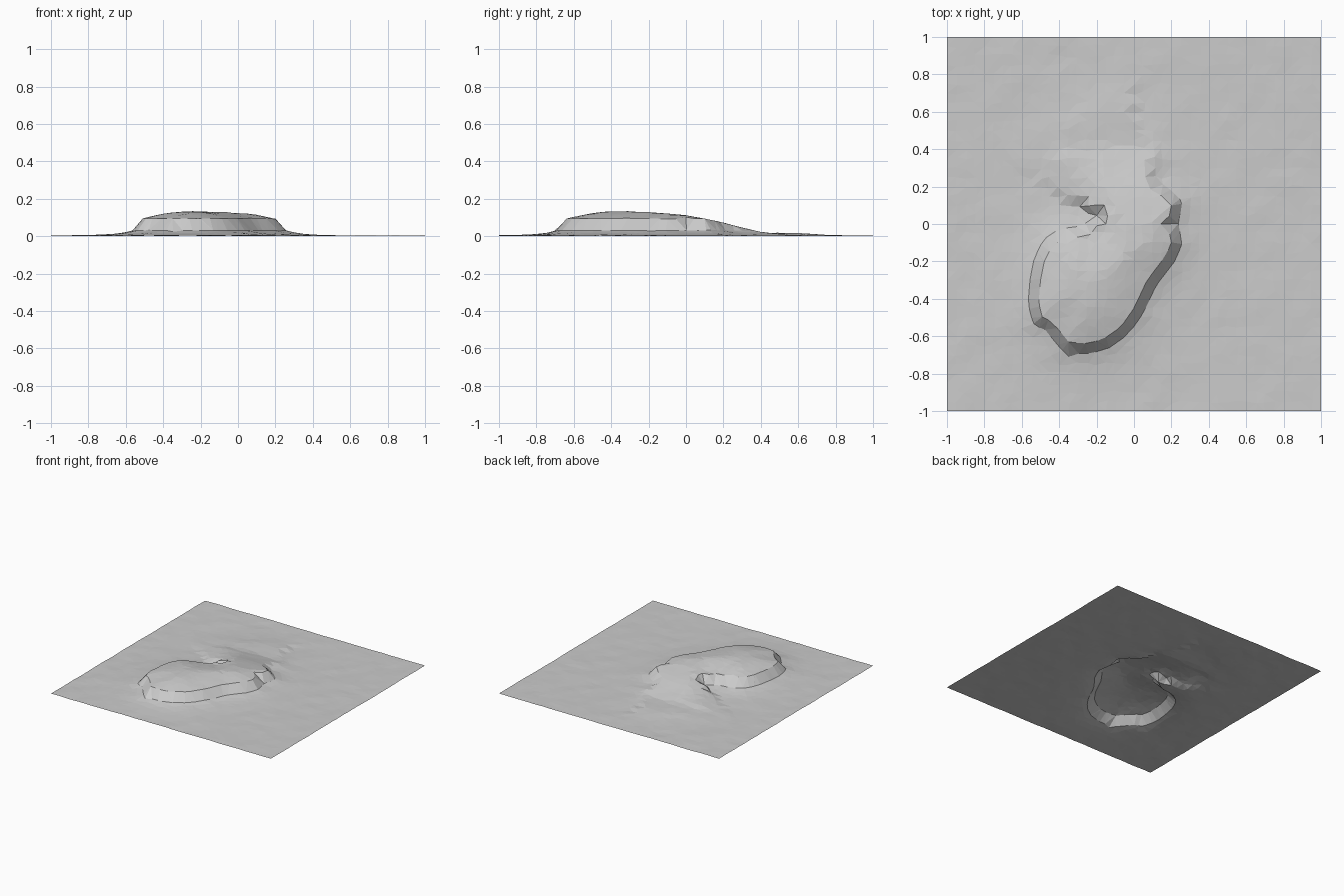
import bpy, bmesh, math, random
from mathutils import Vector, noise

cube = bpy.data.objects.get("Cube")
if cube:
    bpy.data.objects.remove(cube, do_unlink=True)
random.seed(4)

# Plateau rim, anticlockwise, with a ramp running down to the north
RIM = [Vector(p) for p in (
    (-.49, -.50), (-.44, -.52), (-.35, -.63), (-.27, -.64), (-.17, -.62),
    (-.07, -.55), (0, -.45), (.07, -.30), (.17, -.17), (.20, -.10),
    (.18, 0), (.20, .10), (.15, .15), (.06, .20), (.06, .27), (.05, .42),
    (-.17, .42), (-.16, .25), (-.13, .10), (-.16, -.05), (-.20, -.01),
    (-.25, -.08), (-.30, -.07), (-.38, -.08), (-.44, -.12), (-.48, -.20),
    (-.50, -.30), (-.51, -.42))]
RAMP = [(-.2, .130), (0, .110), (.1, .090), (.2, .070), (.3, .042), (.42, .014)]
CELLS = 40
CLIFF = .055


def rim_distance(p):
    """Signed distance to the rim (positive outside) and the nearest rim point."""
    best, near, inside = 9, None, False
    for a, b in zip(RIM, RIM[1:] + RIM[:1]):
        ab = b - a
        t = max(0, min(1, (p - a).dot(ab) / ab.length_squared))
        q = a + ab * t
        if (p - q).length < best:
            best, near = (p - q).length, q
        if (a.y > p.y) != (b.y > p.y) and p.x < a.x + ab.x * (p.y - a.y) / ab.y:
            inside = not inside
    return (-best if inside else best), near


def ramp_height(y):
    if y <= RAMP[0][0]:
        return RAMP[0][1]
    for (y0, z0), (y1, z1) in zip(RAMP, RAMP[1:]):
        if y <= y1:
            return z0 + (z1 - z0) * (y - y0) / (y1 - y0)
    return RAMP[-1][1]


def on_soft_side(p):
    return p.x < 0 and p.y > .05


def height(p):
    d, near = rim_distance(p)
    if d <= 0:
        # Gently domed top
        t = min(1, -d / .25)
        return min(.092 + .038 * math.sin(t * math.pi / 2), ramp_height(p.y))
    rim = min(.092, ramp_height(near.y))
    foot = min(.028, rim)
    width = .2 if on_soft_side(near) else CLIFF
    if d < width:
        return rim + (foot - rim) * d / width
    return foot * math.exp(-(d - width) / .1)


# Ground sheet: jittered grid whose points settle on the rim and cliff foot
bm = bmesh.new()
bmesh.ops.create_grid(bm, x_segments=CELLS, y_segments=CELLS, size=1)
for v in bm.verts:
    p = v.co.xy
    if max(abs(p.x), abs(p.y)) < .99:
        p += Vector((random.uniform(-.01, .01), random.uniform(-.01, .01)))
        d, near = rim_distance(p)
        if abs(d) < .025:
            p = near.copy()
        elif .025 <= d < .078 and not on_soft_side(near):
            p = near + (p - near).normalized() * (CLIFF + .001)
    bump = noise.noise(Vector((p.x * 9, p.y * 9, .5))) * .003
    v.co = (p.x, p.y, height(p) + .003 + bump)
bmesh.ops.remove_doubles(bm, verts=bm.verts, dist=.004)
bmesh.ops.triangulate(bm, faces=bm.faces)
lowest = min(v.co.z for v in bm.verts)
bmesh.ops.translate(bm, verts=bm.verts, vec=(0, 0, -lowest))
bmesh.ops.recalc_face_normals(bm, faces=bm.faces)
if sum(f.normal.z for f in bm.faces) < 0:
    bmesh.ops.reverse_faces(bm, faces=bm.faces)

mesh = bpy.data.meshes.new("terrain")
bm.to_mesh(mesh)
bm.free()
terrain = bpy.data.objects.new("terrain", mesh)
bpy.context.collection.objects.link(terrain)

# Plain grey ground
grey = bpy.data.materials.new("light grey")
grey.use_nodes = True
colour = (.6, .6, .6, 1)
grey.diffuse_color = colour
grey.node_tree.nodes["Principled BSDF"].inputs["Base Color"].default_value = colour
mesh.materials.append(grey)
